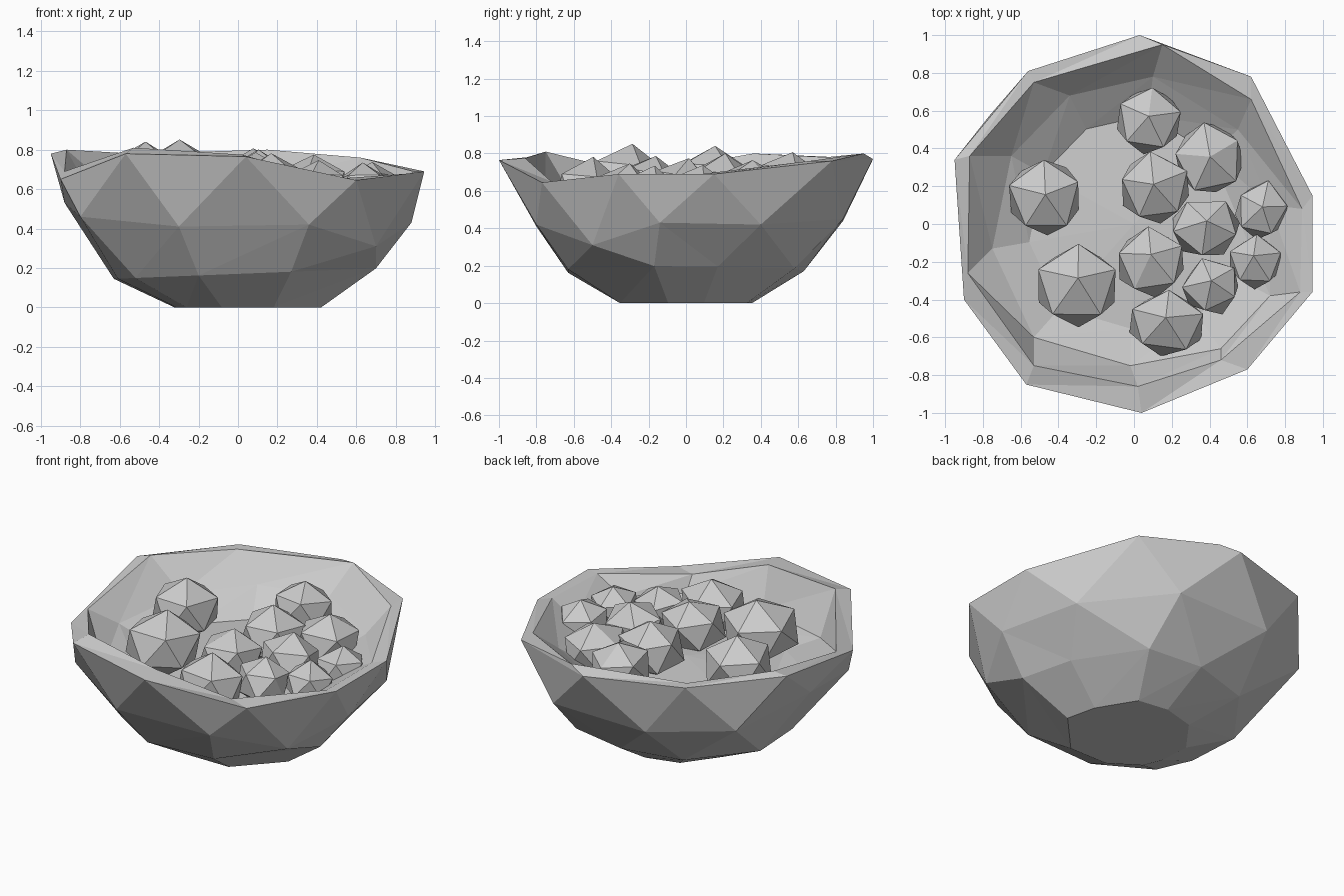
import bpy, bmesh, math, random
from mathutils import Matrix, Vector

random.seed(4)

default_cube = bpy.data.objects.get("Cube")
if default_cube:
    bpy.data.objects.remove(default_cube, do_unlink=True)


def make_material(name, colour):
    material = bpy.data.materials.new(name)
    material.use_nodes = True
    material.diffuse_color = colour
    shader = next(n for n in material.node_tree.nodes if n.type == 'BSDF_PRINCIPLED')
    shader.inputs["Base Color"].default_value = colour
    return material


def make_object(name, bm, material):
    mesh = bpy.data.meshes.new(name)
    bm.to_mesh(mesh)
    bm.free()
    mesh.materials.append(material)
    obj = bpy.data.objects.new(name, mesh)
    bpy.context.scene.collection.objects.link(obj)
    return obj


def add_ring(bm, points, height=None):
    """Add a closed ring of vertices; a fixed height may replace z."""
    return [bm.verts.new((p[0], p[1], p[2] if height is None else height))
            for p in points]


def bridge(bm, upper, lower, shift=0):
    """Join two rings with triangles; shift staggers the lower ring."""
    count = len(upper)
    for i in range(count):
        here, following = upper[i], upper[(i + 1) % count]
        below = lower[(i + shift) % count]
        below_next = lower[(i + 1 + shift) % count]
        bm.faces.new((here, below, following))
        bm.faces.new((following, below, below_next))


stone_grey = make_material("stone grey", (0.6, 0.6, 0.6, 1))

# Bowl cross-sections, counter-clockwise from the +x side
rim = [(.945, .15, .69), (.62, .78, .76), (.03, 1, .77), (-.56, .81, .78),
       (-.95, .34, .78), (-.9, -.4, .65), (-.57, -.85, .78), (.04, -1, .765),
       (.6, -.77, .645), (.945, -.36, .69)]
belly = [(.77, .4, .42), (.35, .84, .45), (-.3, .84, .44), (-.76, .58, .47),
         (-.88, 0, .53), (-.8, -.5, .46), (-.3, -.8, .41), (.36, -.8, .42),
         (.7, -.5, .31), (.88, -.14, .43)]
foot = [(.62, .17), (.37, .58), (.02, .63), (-.35, .53), (-.63, .15),
        (-.61, -.2), (-.52, -.42), (-.2, -.63), (.27, -.63), (.7, -.17)]
lip = [(.89, .08, .69), (.62, .66, .76), (.15, .95, .8), (-.53, .75, .78),
       (-.87, .36, .8), (-.88, -.26, .69), (-.53, -.75, .81), (.02, -.86, .775),
       (.46, -.72, .65), (.88, -.36, .68)]
shelf = [(.72, .1), (.55, .5), (.1, .78), (-.34, .68), (-.65, .36),
         (-.75, -.13), (-.53, -.6), (-.02, -.75), (.46, -.66), (.72, -.38)]

# Bowl: faceted shell, thick lip and shallow interior, deeper at the back
bm = bmesh.new()
rim_ring = add_ring(bm, rim)
belly_ring = add_ring(bm, belly)
foot_ring = add_ring(bm, [(x, y, .17 + .04 * x) for x, y in foot])
base_ring = add_ring(bm, [(x * .56 + .03, y * .56) for x, y in foot], 0)
lip_ring = add_ring(bm, lip)
shelf_ring = add_ring(bm, [(x, y, .59 + .06 * y) for x, y in shelf])
floor_ring = add_ring(bm, [(x * .74, y * .74) for x, y in shelf], .5)
bridge(bm, rim_ring, belly_ring)
bridge(bm, belly_ring, foot_ring, 1)
bridge(bm, foot_ring, base_ring)
bm.faces.new(base_ring)
bridge(bm, lip_ring, rim_ring)
bridge(bm, shelf_ring, lip_ring)
bridge(bm, floor_ring, shelf_ring)
centre = bm.verts.new((0, 0, .53))
for i, vert in enumerate(floor_ring):
    bm.faces.new((vert, floor_ring[i - 1], centre))
bmesh.ops.recalc_face_normals(bm, faces=bm.faces)
make_object("bowl", bm, stone_grey)

# Stones: position, half width, half depth and spin in degrees
stones = [(-.47, .14, .65, .215, .22, 20), (.08, .55, .65, .185, .19, 10),
          (.4, .35, .6, .2, .21, 30), (.11, .19, .62, .205, .2, 25),
          (.38, -.02, .6, .2, .175, 50), (.68, .07, .6, .155, .165, 5),
          (.09, -.2, .62, .2, .195, 25), (.41, -.33, .6, .165, .16, 40),
          (.64, -.2, .6, .15, .15, 15), (-.3, -.33, .65, .235, .23, 18),
          (.17, -.53, .59, .22, .185, 12)]
for x, y, z, half_width, half_depth, spin in stones:
    bm = bmesh.new()
    bmesh.ops.create_icosphere(bm, subdivisions=1, radius=1)
    tilt = Matrix.Rotation(-random.uniform(.05, .2), 4, 'X')
    turn = Matrix.Rotation(math.radians(spin), 4, 'Z')
    size = Matrix.Diagonal((half_width, half_depth, half_width * .86, 1))
    bm.transform(Matrix.Translation((x, y, z)) @ size @ tilt @ turn)
    for vert in bm.verts:
        vert.co += Vector([random.uniform(-.008, .008) for _ in range(3)])
    make_object("stone", bm, stone_grey)
